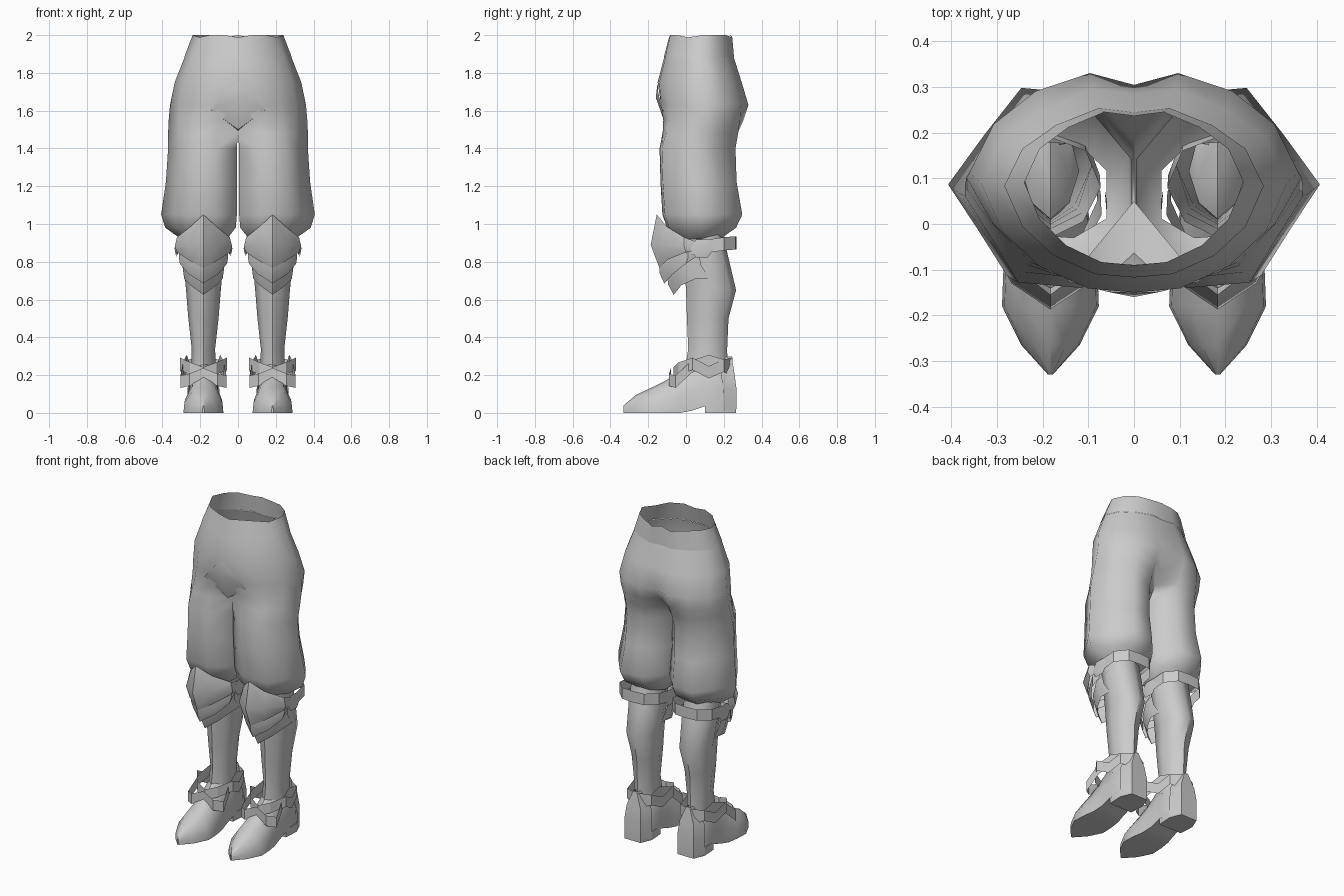
import bpy, bmesh, math

old = bpy.data.objects.get("Cube")
if old:
    bpy.data.objects.remove(old)

grey = bpy.data.materials.new("plain grey")
grey.use_nodes = True
colour = (0.6, 0.6, 0.6, 1)
grey.diffuse_color = colour
grey.node_tree.nodes["Principled BSDF"].inputs["Base Color"].default_value = colour
LEG_X = 0.183


def finish(name, bm, angle=40):
    """Turn a bmesh on the +x side into an object mirrored to both sides."""
    bmesh.ops.remove_doubles(bm, verts=bm.verts, dist=0.0005)
    bmesh.ops.recalc_face_normals(bm, faces=bm.faces)
    mesh = bpy.data.meshes.new(name)
    bm.to_mesh(mesh)
    bm.free()
    mesh.materials.append(grey)
    ob = bpy.data.objects.new(name, mesh)
    bpy.context.collection.objects.link(ob)
    bpy.ops.object.select_all(action="DESELECT")
    ob.select_set(True)
    bpy.context.view_layer.objects.active = ob
    bpy.ops.object.shade_smooth_by_angle(angle=math.radians(angle))
    ob.modifiers.new("both sides", "MIRROR")


def loft(rings, closed=True, caps=False, skip=lambda r, i: False):
    """Skin a list of equal point rows."""
    bm = bmesh.new()
    rows = [[bm.verts.new(p) for p in ring] for ring in rings]
    n = len(rows[0])
    for r in range(len(rows) - 1):
        for i in range(n if closed else n - 1):
            if not skip(r, i):
                j = (i + 1) % n
                bm.faces.new((rows[r][i], rows[r][j], rows[r + 1][j], rows[r + 1][i]))
    if caps:
        bm.faces.new(rows[0])
        bm.faces.new(rows[-1])
    return bm


def both_ways(half):
    """Extend a half row (starting at the leg centre) to a full row."""
    full = [(-x, y, z) for x, y, z in reversed(half[1:])] + half
    return [(x + LEG_X, y, z) for x, y, z in full]


# Breeches: the section changes from half a pelvis to a full leg
PELVIS = [(0, 0), (.3, .02), (.62, .13), (.86, .3), (1, .54),
          (.86, .76), (.6, .9), (.27, 1), (0, .975)]
THIGH = [(0, .2), (.3, 0), (.68, .03), (.84, .27), (1, .5),
         (.8, .76), (.6, 1), (.25, .97), (0, .7)]


def section(z, x0, x1, y0, y1, t):
    """Blend the two outlines inside the given limits."""
    ring = []
    for (pu, pv), (lu, lv) in zip(PELVIS, THIGH):
        u, v = pu + (lu - pu) * t, pv + (lv - pv) * t
        ring.append((x0 + u * (x1 - x0), y0 + v * (y1 - y0), z))
    return ring


# height, inner x, outer x, front y, back y, blend
LEVELS = [
    (1.885, 0, .282, -.115, .252, 0), (1.75, 0, .335, -.15, .295, 0),
    (1.63, 0, .36, -.14, .332, .12), (1.55, 0, .367, -.125, .31, .45),
    (1.485, 0, .37, -.125, .285, .8),
    (1.4, .006, .37, -.14, .262, 1), (1.22, .006, .382, -.135, .268, 1),
    (1.05, .006, .407, -.125, .298, 1), (.98, .012, .385, -.10, .265, 1),
    (.92, .06, .30, -.03, .18, 1)]
finish("breeches", loft([section(*level) for level in LEVELS],
                        skip=lambda r, i: i == 8 and r < 4), 70)

# Waistband with a slightly uneven top edge
brim = section(2.0, 0, .24, -.09, .245, 0)
brim = [(x, y, z - (.012 if k in (0, 3, 7) else 0)) for k, (x, y, z) in enumerate(brim)]
finish("waistband", loft([brim, section(1.885, 0, .284, -.117, .254, 0)], closed=False), 50)

# Pointed front flap at the crotch
bm = bmesh.new()
top, mid, low, side, under, edge = [bm.verts.new(p) for p in (
    (0, -.15, 1.75), (0, -.16, 1.67), (0, -.10, 1.5),
    (.145, -.125, 1.605), (0, .05, 1.48), (.06, -.148, 1.70))]
for tri in ((top, mid, edge), (edge, mid, side), (mid, low, side), (low, under, side)):
    bm.faces.new(tri)
finish("crotch_flap", bm, 30)

# Shins with a ridge in front and a calf behind: height, half width, front, back
rings = []
for z, w, f, b in [(.97, .11, -.03, .19), (.82, .108, -.01, .225), (.65, .092, 0, .265),
                   (.5, .08, .005, .225), (.34, .062, .012, .218), (.2, .066, -.01, .22)]:
    m = (f + b) / 2
    half = [(0, f, z), (w * .65, f + .035, z), (w, m, z), (w * .7, b - .03, z), (0, b, z)]
    rings.append(both_ways(half)[1:])
finish("shin", loft(rings), 50)

# Boots, skinned from toe to heel: y, half width, bottom, top
rings = []
for y, w, lo, hi in [(-.33, .005, 0, .04), (-.265, .064, 0, .095), (-.18, .106, 0, .135),
                     (-.1, .103, 0, .175), (-.03, .092, 0, .225), (.03, .082, .012, .285),
                     (.1, .08, .035, .30), (.2, .08, .035, .29), (.258, .05, .035, .2)]:
    h = hi - lo
    half = [(0, y, hi), (w * .55, y, lo + h * .85), (w * .95, y, lo + h * .4), (w, y, lo)]
    rings.append(both_ways(half))
finish("boot", loft(rings, caps=True), 45)

# Boot heels
outline = [(.078, .1), (.084, .195), (.055, .265), (-.055, .265), (-.084, .195), (-.078, .1)]
finish("heel", loft([[(LEG_X + x, y, z) for x, y in outline] for z in (0, .05)],
                    caps=True), 30)

# Pointed guard up the back of each heel
rows = [both_ways([(0, b, z), (w, b, z), (w * 1.55, b - .07, z - .01)])
        for z, w, b in [(.02, .055, .267), (.13, .055, .267), (.21, .047, .256), (.3, .012, .242)]]
finish("heel_guard", loft(rows, closed=False), 30)


def plate(name, top, middle, bottom):
    """Ridged plate bent around the front of a leg."""
    rows = [both_ways(r) for r in (top, middle, bottom)]
    finish(name, loft(rows, closed=False), 35)


# Overlapping knee plates, fanning from a hinge at the side
plate("knee_cap",
      [(0, -.155, 1.05), (.07, -.10, .985), (.14, -.01, .93), (.13, .07, .90)],
      [(0, -.187, .89), (.085, -.13, .89), (.152, -.01, .88), (.135, .07, .88)],
      [(0, -.14, .765), (.08, -.10, .81), (.14, 0, .85), (.13, .07, .86)])
plate("middle_knee_plate",
      [(0, -.14, .80), (.075, -.09, .83), (.13, .01, .86), (.12, .07, .88)],
      [(0, -.14, .74), (.078, -.09, .78), (.13, .01, .82), (.12, .07, .85)],
      [(0, -.115, .685), (.078, -.07, .735), (.125, .0, .79), (.12, .06, .83)])
plate("lower_knee_plate",
      [(0, -.10, .74), (.07, -.06, .78), (.112, .02, .82), (.11, .07, .84)],
      [(0, -.095, .68), (.07, -.05, .73), (.11, .03, .77), (.105, .08, .78)],
      [(0, -.065, .625), (.068, -.025, .675), (.102, .05, .71), (.1, .13, .71)])


def strap(name, half, height):
    """Flat band following a half path, mirrored about the leg centre."""
    rows = [both_ways([(x, y, z + d) for x, y, z in half])
            for d in (-height / 2, height / 2)]
    finish(name, loft(rows, closed=False), 30)


# Straps behind the knees and crossing over the ankles
strap("knee_strap", [(0, .268, .9), (.075, .262, .9), (.135, .2, .895),
                     (.142, .1, .88), (.135, .03, .87)], .07)
strap("instep_strap", [(0, -.08, .205), (.075, -.09, .175), (.122, -.055, .165),
                       (.105, .03, .245), (.088, .12, .275), (.08, .2, .25), (0, .25, .22)], .065)
strap("ankle_strap", [(0, -.065, .21), (.07, -.04, .235), (.124, .035, .26),
                      (.105, .12, .215), (.084, .2, .25), (0, .245, .26)], .065)

# Six-sided strap buckles on the outer and inner side of each knee
bm = bmesh.new()
for side in (-1, 1):
    spots = [(.062 * math.cos(a * math.pi / 3), .055 * math.sin(a * math.pi / 3)) for a in range(6)]
    rim = [bm.verts.new((LEG_X + side * .143, .085 + y, .87 + z)) for y, z in spots]
    hub = bm.verts.new((LEG_X + side * .153, .085, .87))
    for i in range(6):
        bm.faces.new((hub, rim[i], rim[(i + 1) % 6]))
finish("knee_buckle", bm, 20)
